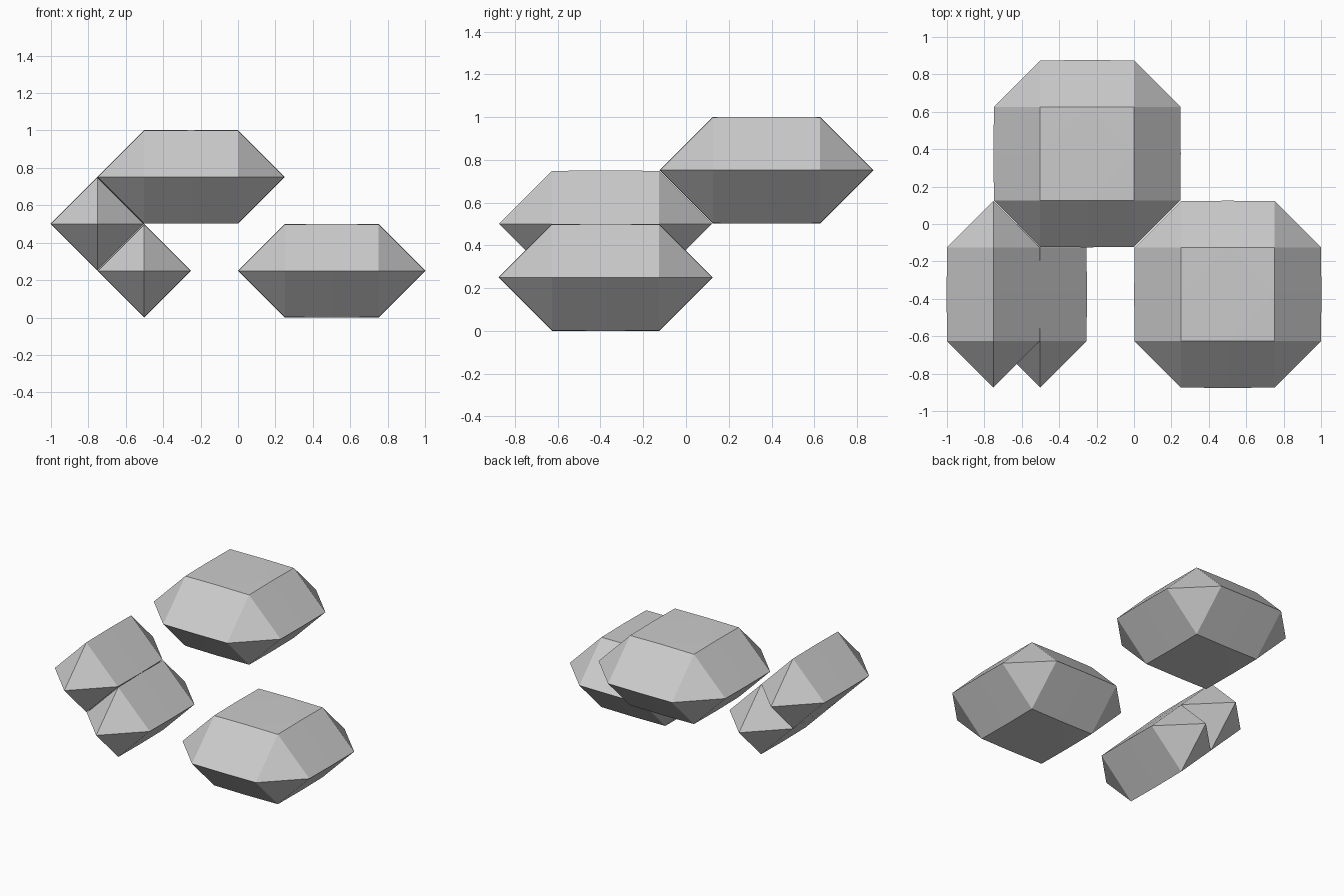
import bpy
import bmesh
from mathutils import Vector

cube = bpy.data.objects.get("Cube")
if cube:
    bpy.data.objects.remove(cube, do_unlink=True)

STEP = 0.2507        # lattice spacing
TIP = 0.2475         # facet reach at the core's corners
BULGE = 0.25         # slightly fuller reach between corners

# Single stone colour
stone = bpy.data.materials.new("stone grey")
stone.use_nodes = True
grey = (0.6, 0.6, 0.6, 1.0)
stone.diffuse_color = grey
stone.node_tree.nodes["Principled BSDF"].inputs["Base Color"].default_value = grey


def gem(name, cell, span_x, span_y):
    """Faceted gem: hull of octahedra on a flat core, cell in lattice steps."""
    bm = bmesh.new()
    for i in range(-span_x, span_x + 1):
        for j in range(-span_y, span_y + 1):
            corner = abs(i) == span_x and abs(j) == span_y
            reach = TIP if corner else BULGE
            centre = Vector((i, j, 0)) * STEP
            for axis in range(3):
                for sign in (-1, 1):
                    tip = centre.copy()
                    tip[axis] += sign * reach
                    bm.verts.new(tip)
    hull = bmesh.ops.convex_hull(bm, input=bm.verts[:])
    # Remove the points left inside the hull
    inside = [v for v in bm.verts if not v.link_faces]
    bmesh.ops.delete(bm, geom=inside, context='VERTS')
    bmesh.ops.recalc_face_normals(bm, faces=bm.faces[:])
    mesh = bpy.data.meshes.new(name)
    bm.to_mesh(mesh)
    bm.free()
    mesh.materials.append(stone)
    obj = bpy.data.objects.new(name, mesh)
    obj.location = Vector(cell) * STEP + Vector((0, 0, BULGE))
    bpy.context.collection.objects.link(obj)
    return obj


# Two broad gems and two narrow ones, stacked on a shared lattice
gem("broad_gem_lower", (2, -1.5, 0), 1, 1)
gem("broad_gem_upper", (-1, 1.5, 2), 1, 1)
gem("narrow_gem_lower", (-2, -1.5, 0), 0, 1)
gem("narrow_gem_upper", (-3, -1.5, 1), 0, 1)
